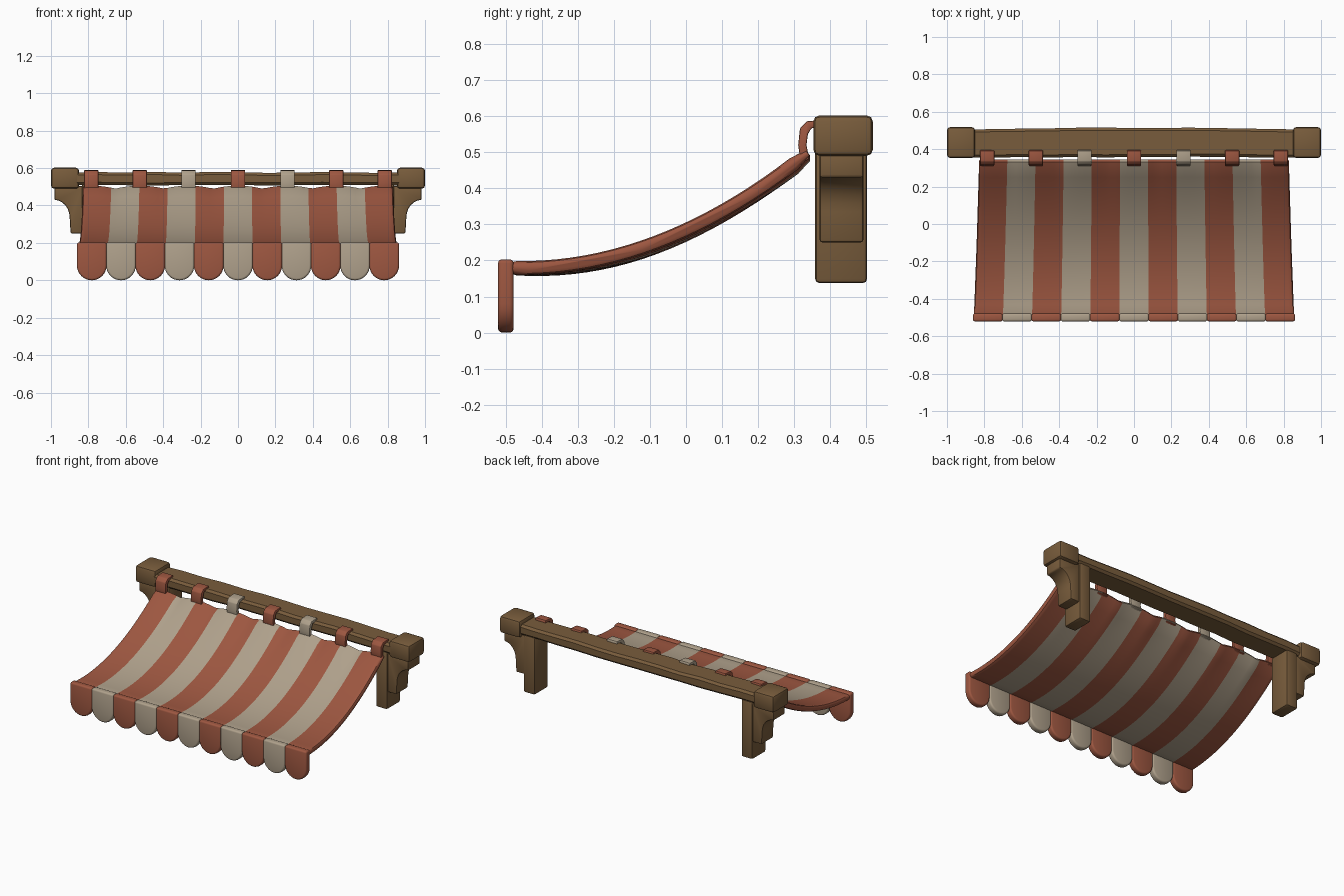
import bpy, bmesh, math, random
from mathutils import Vector

if "Cube" in bpy.data.objects:
    bpy.data.objects.remove(bpy.data.objects["Cube"])

random.seed(4)

def material(name, rgb):
    m = bpy.data.materials.new(name)
    m.diffuse_color = (*rgb, 1)
    m.use_nodes = True
    m.node_tree.nodes["Principled BSDF"].inputs["Base Color"].default_value = m.diffuse_color
    return m

WOOD = material("brown_wood", (0.19, 0.108, 0.045))
RED = material("rust_red_cloth", (0.34, 0.095, 0.052))
CREAM = material("cream_cloth", (0.43, 0.355, 0.26))

def finish(name, bm, mats, angle=40):
    bmesh.ops.recalc_face_normals(bm, faces=bm.faces)
    me = bpy.data.meshes.new(name)
    bm.to_mesh(me)
    bm.free()
    for m in mats:
        me.materials.append(m)
    ob = bpy.data.objects.new(name, me)
    bpy.context.collection.objects.link(ob)
    bpy.ops.object.select_all(action='DESELECT')
    ob.select_set(True)
    bpy.context.view_layer.objects.active = ob
    bpy.ops.object.shade_smooth_by_angle(angle=math.radians(angle))
    return ob

def prism(name, pts, axis, lo, hi, mat, bevel=0.012, segs=2):
    """Extrude a 2D outline along x (points y,z) or along y (points x,z)."""
    place = (lambda p, d: (d, p[0], p[1])) if axis == 'x' else (lambda p, d: (p[0], d, p[1]))
    bm = bmesh.new()
    f = bm.faces.new([bm.verts.new(place(p, lo)) for p in pts])
    ext = bmesh.ops.extrude_face_region(bm, geom=[f])['geom']
    move = Vector(place((0, 0), hi - lo))
    bmesh.ops.translate(bm, vec=move, verts=[v for v in ext if isinstance(v, bmesh.types.BMVert)])
    bmesh.ops.recalc_face_normals(bm, faces=bm.faces)
    sharp = [e for e in bm.edges if e.calc_face_angle(0) > math.radians(35)]
    bmesh.ops.bevel(bm, geom=sharp, offset=bevel, segments=segs, profile=0.5,
                    affect='EDGES', clamp_overlap=True)
    return finish(name, bm, [mat])

def rect(a0, b0, a1, b1):
    return [(a0, b0), (a1, b0), (a1, b1), (a0, b1)]

def loft(name, rings, mats, pick=None):
    """Skin a row of closed rings; pick(i) gives the material of span i."""
    bm = bmesh.new()
    vs = [[bm.verts.new(p) for p in r] for r in rings]
    n = len(vs[0])
    for i in range(len(vs) - 1):
        for j in range(n):
            f = bm.faces.new((vs[i][j], vs[i + 1][j], vs[i + 1][(j + 1) % n], vs[i][(j + 1) % n]))
            f.material_index = pick(i) if pick else 0
    for i, r in ((0, vs[0]), (len(vs) - 2, vs[-1])):
        bm.faces.new(r).material_index = pick(i) if pick else 0
    return finish(name, bm, mats)

# Hewn cross beam, chamfered and slightly bowed towards the back
rings = []
for i in range(13):
    x = -0.9 + 0.15 * i
    bow = 0.010 * (1 - (x / 0.9) ** 2)
    j = [random.uniform(-0.003, 0.003) for _ in range(4)]
    y0, y1, z0, z1, c = 0.357 + j[0], 0.505 + bow + j[1] * 0.5, 0.508 + j[2], 0.577 + j[3], 0.014
    rings.append([(x, y0 + c, z0), (x, y1 - c, z0), (x, y1, z0 + c), (x, y1, z1 - c),
                  (x, y1 - c, z1), (x, y0 + c, z1), (x, y0, z1 - c), (x, y0, z0 + c)])
loft("cross_beam", rings, [WOOD])

# End blocks, posts and curved brackets on both sides
for side, label in ((-1, "left"), (1, "right")):
    def span(a, b):
        return sorted((side * a, side * b))
    prism(label + "_end_block", rect(0.353, 0.49, 0.518, 0.602), 'x', *span(0.85, 1.0), WOOD, 0.017)
    prism(label + "_post", rect(0.358, 0.137, 0.502, 0.515), 'x', *span(0.752, 0.835), WOOD)
    arc = [(0.982 - 0.082 * math.sin(t), 0.335 + 0.095 * math.cos(t))
           for t in [math.pi / 2 * k / 6 for k in range(7)]]
    outline = [(0.825, 0.505), (0.982, 0.505)] + arc + [(0.895, 0.25), (0.825, 0.25)]
    prism(label + "_bracket", [(side * x, z) for x, z in outline], 'y', 0.37, 0.492, WOOD, 0.008)

# Sagging striped cloth: a thin slab with rounded rims
STRIPES, FRONT, BACK, HALF = 11, -0.508, 0.338, 0.019
TABS = [-0.785, -0.525, -0.265, 0, 0.265, 0.525, 0.785]
us = sorted([-1 + 2 * k / 66 for k in range(67)] + [-0.994, -0.98, 0.98, 0.994])
ROWS = 22

def cloth_ring(u):
    edge = 1 - abs(u)
    rim = 0.35 if edge < 0.001 else 0.8 if edge < 0.01 else 1
    top, low = [], []
    for r in range(ROWS + 1):
        s = r / ROWS
        y = FRONT + (BACK - FRONT) * s
        x = u * (0.858 - 0.03 * s ** 0.8)
        gap = min(abs(x - t) for t in TABS) / 0.13
        z = 0.285 + 0.4615 * y + 0.503 * y * y
        z -= 0.013 * (1 - u * u) * math.sin(math.pi * s)          # belly of the cloth
        z -= 0.016 * min(gap, 1) ** 2 * s ** 6                    # droop between the tabs
        n = Vector((0, -(0.4615 + 1.006 * y), 1)).normalized()
        h = HALF * rim * (0.5 if r in (0, ROWS) else 1)
        c = Vector((x, y, z))
        top.append(c + n * h)
        low.append(c - n * h)
    return top + low[::-1]

loft("awning_cloth", [cloth_ring(u) for u in us], [RED, CREAM],
     lambda i: int(((us[i] + us[i + 1]) / 2 + 1) / 2 * STRIPES) % 2)

# Scalloped front flap, one rounded tongue per stripe
W = 2 * 0.86 / STRIPES
for k in range(STRIPES):
    cx, r = (k - (STRIPES - 1) / 2) * W, W / 2 + 0.001
    pts = [(cx + r, 0.203), (cx - r, 0.203)]
    pts += [(cx - r * math.cos(math.pi * a / 16), 0.08 - 0.08 * math.sin(math.pi * a / 16))
            for a in range(17)]
    prism(f"scallop_{k + 1}", pts, 'y', -0.521, -0.478, (RED, CREAM)[k % 2], 0.011, 3)

# Cloth tabs hooking over the front of the beam
tab = [(0.318, 0.472), (0.311, 0.52), (0.316, 0.566), (0.335, 0.586), (0.392, 0.590),
       (0.396, 0.570), (0.348, 0.567), (0.338, 0.55), (0.334, 0.52), (0.342, 0.48)]
for k, x in enumerate(TABS):
    prism(f"tab_{k + 1}", tab, 'x', x - 0.038, x + 0.038, CREAM if k in (2, 4) else RED, 0.004)
